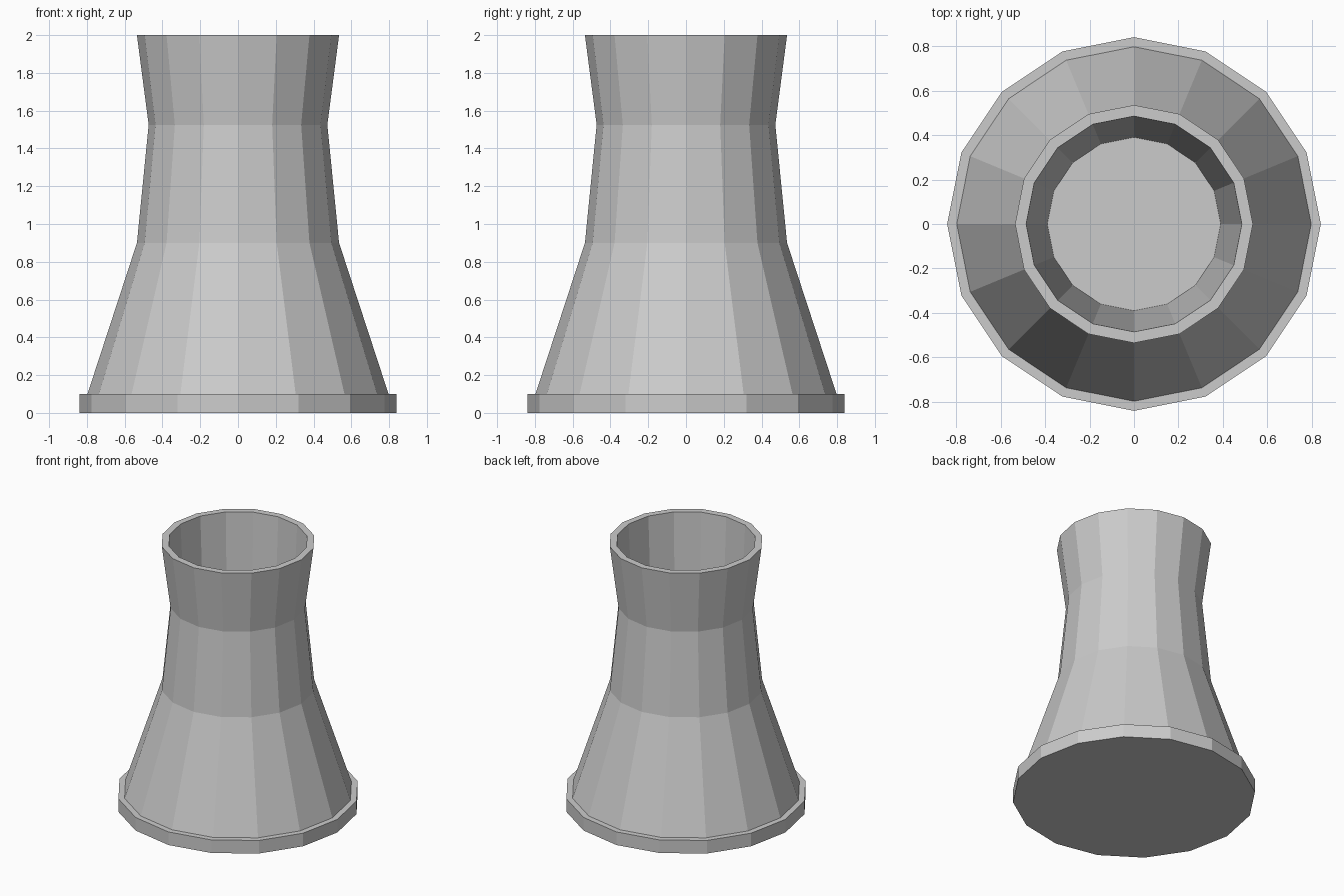
import bpy, bmesh
from math import cos, sin, tau

if "Cube" in bpy.data.objects:
    bpy.data.objects.remove(bpy.data.objects["Cube"])

SIDES = 16


def lathe(name, profile):
    """Revolve an open (radius, height) profile and cap both ends."""
    bm = bmesh.new()
    rings = [[bm.verts.new((r * cos(tau * i / SIDES), r * sin(tau * i / SIDES), z))
              for i in range(SIDES)] for r, z in profile]
    for a, b in zip(rings, rings[1:]):
        for i in range(SIDES):
            j = (i + 1) % SIDES
            bm.faces.new((a[i], a[j], b[j], b[i]))
    bm.faces.new(rings[0][::-1])
    bm.faces.new(rings[-1])
    bmesh.ops.recalc_face_normals(bm, faces=bm.faces[:])
    mesh = bpy.data.meshes.new(name)
    bm.to_mesh(mesh)
    bm.free()
    obj = bpy.data.objects.new(name, mesh)
    bpy.context.collection.objects.link(obj)
    return obj


# Waisted tower in one piece: foundation ring, shell, rim, tapering flue and its floor
lathe("cooling_tower", [
    (0.84, 0.0), (0.84, 0.10),                # foundation ring
    (0.797, 0.10), (0.535, 0.90),             # flared skirt
    (0.473, 1.525), (0.535, 2.0),             # waist and mouth
    (0.485, 2.0), (0.39, 0.10),               # rim and inner flue
])
